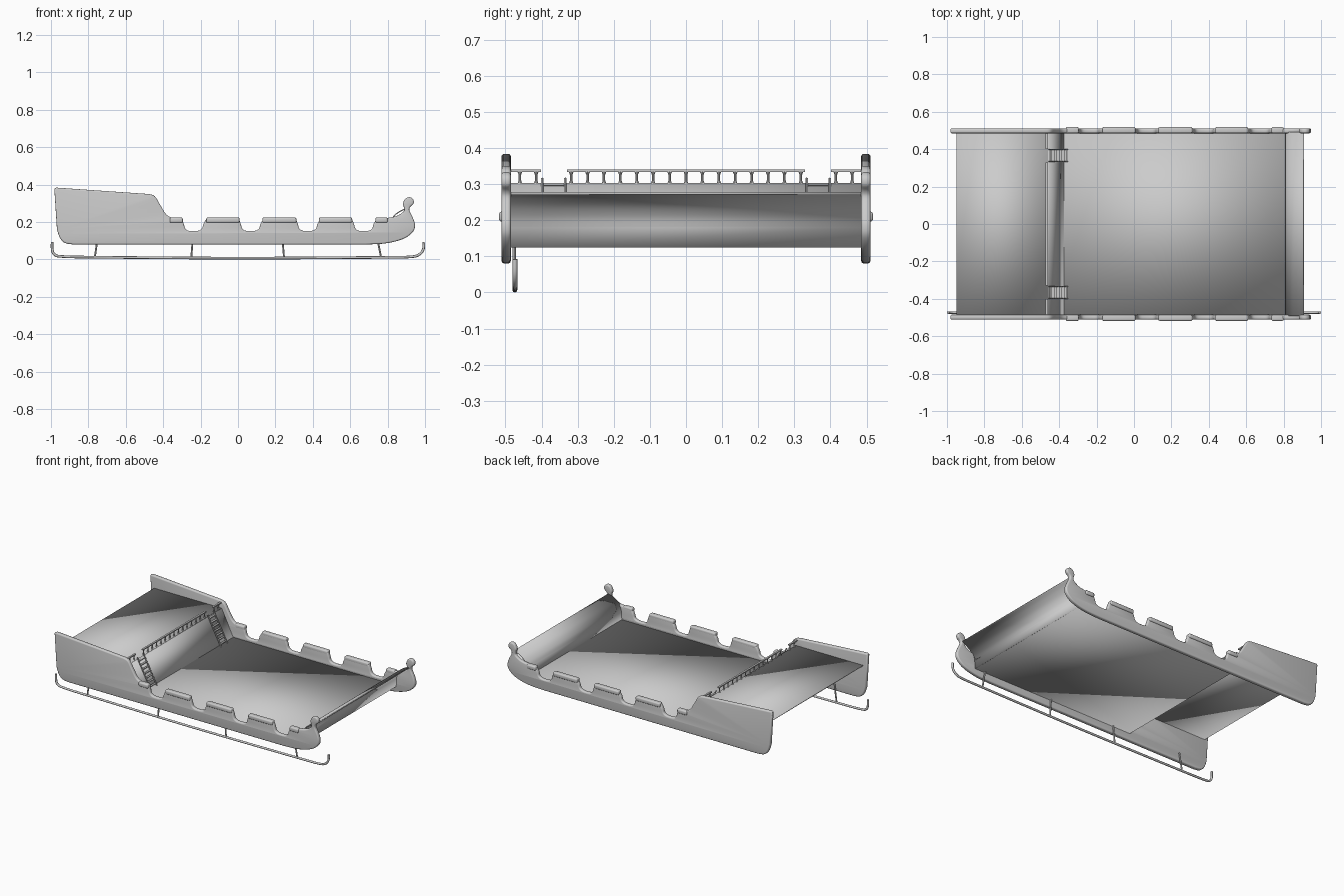
import bpy, bmesh, math
from mathutils import Vector, Matrix

if "Cube" in bpy.data.objects:
    bpy.data.objects.remove(bpy.data.objects["Cube"])


def add_mesh(name, bm, angle=35):
    bmesh.ops.recalc_face_normals(bm, faces=bm.faces[:])
    me = bpy.data.meshes.new(name)
    bm.to_mesh(me)
    bm.free()
    ob = bpy.data.objects.new(name, me)
    bpy.context.scene.collection.objects.link(ob)
    bpy.ops.object.select_all(action='DESELECT')
    ob.select_set(True)
    bpy.context.view_layer.objects.active = ob
    bpy.ops.object.shade_smooth_by_angle(angle=math.radians(angle))
    return ob


def spline(pts, closed=False, n=5):
    """Catmull-Rom through the points."""
    pts = [Vector(p) for p in pts]
    m, out = len(pts), []
    get = (lambda i: pts[i % m]) if closed else (lambda i: pts[min(max(i, 0), m - 1)])
    for i in range(m if closed else m - 1):
        a, b, c, d = get(i - 1), get(i), get(i + 1), get(i + 2)
        for k in range(n):
            t = k / n
            out.append(0.5 * (2 * b + (c - a) * t + (2 * a - 5 * b + 4 * c - d) * t * t
                              + (3 * b - a - 3 * c + d) * t ** 3))
    return out if closed else out + [pts[-1]]


def curve_mesh(name, pts, closed=False, flat=False, radius=0.006, extrude=0.0):
    """Filled rounded plate (flat) or tube along a path."""
    cu = bpy.data.curves.new(name, 'CURVE')
    cu.dimensions = '2D' if flat else '3D'
    cu.fill_mode = 'BOTH' if flat else 'FULL'
    cu.bevel_depth, cu.extrude, cu.bevel_resolution = radius, extrude, 2
    cu.use_fill_caps = not flat
    if flat:
        cu.offset = -radius
    sp = cu.splines.new('POLY')
    sp.points.add(len(pts) - 1)
    for p, v in zip(sp.points, pts):
        p.co = (*v.to_3d(), 1)
    sp.use_cyclic_u = closed
    tmp = bpy.data.objects.new(name, cu)
    bpy.context.scene.collection.objects.link(tmp)
    deps = bpy.context.evaluated_depsgraph_get()
    me = bpy.data.meshes.new_from_object(tmp.evaluated_get(deps))
    bm = bmesh.new()
    bm.from_mesh(me)
    bpy.data.objects.remove(tmp)
    bmesh.ops.remove_doubles(bm, verts=bm.verts[:], dist=1e-5)
    return bm


def box(bm, lo, hi):
    lo, hi = Vector(lo), Vector(hi)
    mat = Matrix.Translation((lo + hi) / 2) @ Matrix.Diagonal((*(hi - lo), 1))
    bmesh.ops.create_cube(bm, size=1, matrix=mat)


def rod(bm, a, b, r1, r2=None, seg=8):
    a, b = Vector(a), Vector(b)
    mat = Matrix.Translation((a + b) / 2) @ (b - a).to_track_quat('Z', 'Y').to_matrix().to_4x4()
    bmesh.ops.create_cone(bm, cap_ends=True, segments=seg, radius1=r1,
                          radius2=r1 if r2 is None else r2, depth=(b - a).length, matrix=mat)


def sheet(name, profile, half, thick):
    """xz profile swept across the width."""
    bm = bmesh.new()
    rows = [[bm.verts.new((x, y, z)) for y in (-half, half)] for x, z in profile]
    for p, q in zip(rows, rows[1:]):
        bm.faces.new((p[0], p[1], q[1], q[0]))
    ob = add_mesh(name, bm)
    mod = ob.modifiers.new("thickness", 'SOLIDIFY')
    mod.thickness, mod.offset = thick, 0
    return ob


# side panel outline: stern, shoulder, notched gunwale, curled prow, keel
outline = [Vector(p) for p in [(-0.968, 0.16), (-0.982, 0.378), (-0.972, 0.384)]]
outline += spline([(-0.48, 0.35), (-0.445, 0.338), (-0.415, 0.29), (-0.385, 0.242), (-0.355, 0.222)])
for x in (-0.30, 0.005, 0.31, 0.61):
    outline += spline([(x, 0.215), (x + 0.01, 0.19), (x + 0.018, 0.165), (x + 0.038, 0.153),
                       (x + 0.085, 0.153), (x + 0.107, 0.165), (x + 0.115, 0.19), (x + 0.13, 0.215)], n=3)
outline += spline([(0.80, 0.222), (0.85, 0.233), (0.885, 0.256), (0.888, 0.275), (0.882, 0.298),
                   (0.895, 0.325), (0.918, 0.333), (0.937, 0.32), (0.938, 0.298), (0.92, 0.28),
                   (0.917, 0.26), (0.935, 0.222), (0.946, 0.185), (0.938, 0.152), (0.90, 0.118),
                   (0.84, 0.096), (0.77, 0.084), (0.68, 0.08)])
outline += spline([(-0.88, 0.08), (-0.925, 0.088), (-0.952, 0.115), (-0.968, 0.16)])[:-1]

pads = [(-0.365, -0.295), (-0.17, 0.008), (0.13, 0.312), (0.433, 0.61), (0.735, 0.80)]
for side, s in (("right", -1), ("left", 1)):
    bm = curve_mesh("panel", outline, True, True, 0.008, 0.005)
    bm.transform(Matrix.Translation((0, 0.498 * s, 0)) @ Matrix.Rotation(math.pi / 2, 4, 'X'))
    add_mesh(side + "_side_panel", bm, 50)
    # rounded pads on the gunwale
    bm = bmesh.new()
    for a, b in pads:
        y0, y1 = sorted((0.485 * s, 0.518 * s))
        box(bm, (a, y0, 0.196), (b, y1, 0.224))
    bmesh.ops.bevel(bm, geom=bm.edges[:], offset=0.008, segments=3, profile=0.5, affect='EDGES')
    add_mesh(side + "_gunwale_pads", bm, 50)

# decks, step wall and flared front board
sheet("rear_deck", [(-0.95, 0.300), (-0.46, 0.300)], 0.488, 0.005)
sheet("step_wall", [(-0.46, 0.300), (-0.375, 0.128)], 0.488, 0.005)
sheet("front_deck", [(-0.375, 0.129), (0.81, 0.129)], 0.488, 0.008)
sheet("front_board", [(0.81, 0.126)] + [tuple(p) for p in spline(
    [(0.812, 0.18), (0.82, 0.21), (0.842, 0.24), (0.875, 0.262), (0.908, 0.275)])], 0.492, 0.006)

# railing along the rear deck edge
bm = bmesh.new()
rx = -0.466
for a, b, count in ((-0.485, -0.402, 2), (-0.33, 0.33, 15), (0.402, 0.485, 2)):
    box(bm, (rx - 0.006, a, 0.334), (rx + 0.006, b, 0.341))
    for i in range(count):
        y = a + 0.012 + (b - a - 0.024) * i / (count - 1)
        if count == 2:
            y = math.copysign((0.415, 0.46)[i], a)
        rod(bm, (rx, y, 0.302), (rx, y, 0.310), 0.006, 0.0035)
        rod(bm, (rx, y, 0.310), (rx, y, 0.326), 0.0035)
        rod(bm, (rx, y, 0.326), (rx, y, 0.335), 0.0035, 0.007)
add_mesh("railing", bm)

# two ladders between the decks
for side, s in (("right", -1), ("left", 1)):
    bm = bmesh.new()
    top, bot = Vector((-0.455, 0, 0.316)), Vector((-0.356, 0, 0.130))
    for y in (0.334, 0.398):
        off = Vector((0, y * s, 0))
        rod(bm, top + off, bot + off, 0.004, seg=6)
    for i in range(7):
        p = top.lerp(bot, (i + 0.8) / 7.5)
        y0, y1 = sorted((0.334 * s, 0.398 * s))
        box(bm, (p.x - 0.006, y0, p.z - 0.002), (p.x + 0.006, y1, p.z + 0.002))
    add_mesh(side + "_ladder", bm)

# single runner with struts
path = spline([(-0.994, -0.474, 0.092), (-0.993, -0.474, 0.05), (-0.98, -0.474, 0.026),
               (-0.94, -0.474, 0.016), (-0.75, -0.474, 0.012), (0, -0.474, 0.007),
               (0.75, -0.474, 0.011), (0.92, -0.474, 0.014), (0.968, -0.474, 0.026),
               (0.99, -0.474, 0.052), (0.994, -0.474, 0.092)])
add_mesh("runner", curve_mesh("runner", path, radius=0.007), 50)
bm = bmesh.new()
for xb, xt in ((-0.766, -0.748), (-0.25, -0.240), (0.246, 0.236), (0.765, 0.742)):
    rod(bm, (xb, -0.474, 0.010), (xt, -0.476, 0.128), 0.005)
add_mesh("runner_struts", bm)
